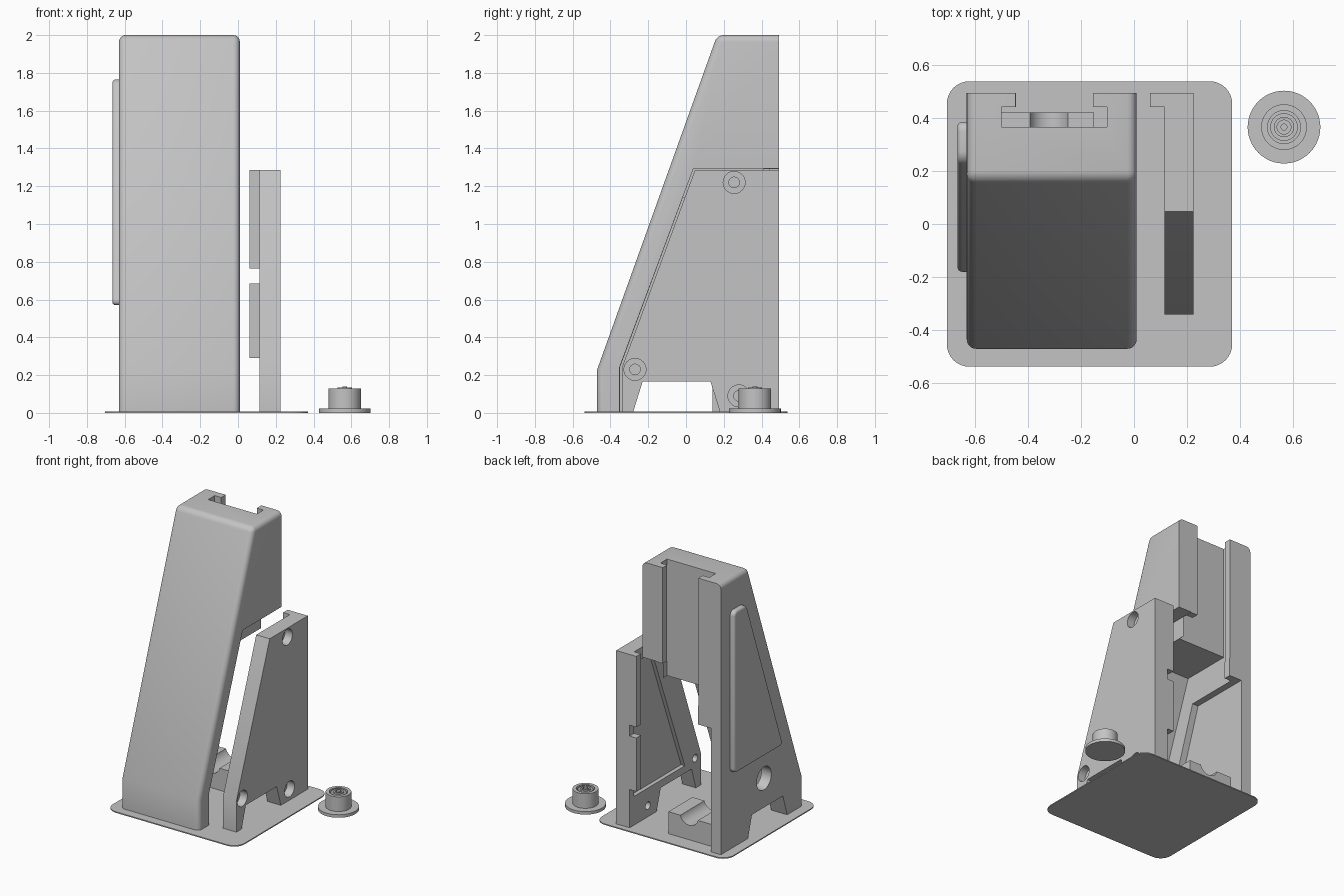
import bpy, bmesh, math
from mathutils import Matrix

if "Cube" in bpy.data.objects:
    bpy.data.objects.remove(bpy.data.objects["Cube"], do_unlink=True)

grey = bpy.data.materials.new("light_grey")
grey.use_nodes = True
tone = (0.55, 0.55, 0.55, 1)
grey.diffuse_color = tone
grey.node_tree.nodes["Principled BSDF"].inputs["Base Color"].default_value = tone


def make(name, bm):
    bmesh.ops.recalc_face_normals(bm, faces=bm.faces)
    mesh = bpy.data.meshes.new(name)
    bm.to_mesh(mesh)
    bm.free()
    mesh.materials.append(grey)
    obj = bpy.data.objects.new(name, mesh)
    bpy.context.collection.objects.link(obj)
    return obj


def prism_bm(profile, x0, x1):
    """Extrude a (y, z) outline along x."""
    bm = bmesh.new()
    face = bm.faces.new([bm.verts.new((x0, y, z)) for y, z in profile])
    out = bmesh.ops.extrude_face_region(bm, geom=[face])
    moved = [v for v in out["geom"] if isinstance(v, bmesh.types.BMVert)]
    bmesh.ops.translate(bm, verts=moved, vec=(x1 - x0, 0, 0))
    bmesh.ops.recalc_face_normals(bm, faces=bm.faces)
    return bm


def prism(name, profile, x0, x1):
    return make(name, prism_bm(profile, x0, x1))


def box(name, x, y, z):
    return prism(name, [(y[0], z[0]), (y[1], z[0]), (y[1], z[1]), (y[0], z[1])], *x)


def rod(name, centre, radius, length, axis="X"):
    bm = bmesh.new()
    turn = Matrix.Rotation(math.pi / 2, 4, "Y" if axis == "X" else "X")
    bmesh.ops.create_cone(bm, cap_ends=True, segments=32, radius1=radius, radius2=radius,
                          depth=length, matrix=Matrix.Translation(centre) @ turn)
    return make(name, bm)


def cut(target, cutters):
    """Subtract each cutter, then bake the result and drop the cutters."""
    for c in cutters:
        c.hide_render = True
        mod = target.modifiers.new("cut", "BOOLEAN")
        mod.operation, mod.solver, mod.object = "DIFFERENCE", "EXACT", c
    bpy.context.view_layer.update()
    graph = bpy.context.evaluated_depsgraph_get()
    mesh = bpy.data.meshes.new_from_object(target.evaluated_get(graph))
    target.modifiers.clear()
    target.data = mesh
    for c in cutters:
        bpy.data.objects.remove(c, do_unlink=True)


def smooth(obj):
    bpy.ops.object.select_all(action="DESELECT")
    obj.select_set(True)
    bpy.context.view_layer.objects.active = obj
    bpy.ops.object.shade_smooth_by_angle(angle=math.radians(32))


# Thin base sheet with rounded corners
half, r = 0.5375, 0.085
bm = bmesh.new()
bmesh.ops.create_cube(bm, size=1)
bmesh.ops.scale(bm, vec=(2 * half, 2 * half, 0.008), verts=bm.verts)
bmesh.ops.translate(bm, vec=(-0.1675, 0, 0.004), verts=bm.verts)
upright = [e for e in bm.edges if abs(e.verts[0].co.z - e.verts[1].co.z) > 0.001]
bmesh.ops.bevel(bm, geom=upright, offset=r, segments=8, profile=0.5, affect="EDGES")
base_sheet = make("base_sheet", bm)

# Tall wedge-shaped body, rounded along the front and top edges
left, right, back = -0.63, 0.01, 0.493
bm = prism_bm([(-0.47, 0.004), (-0.47, 0.23), (0.165, 2), (back, 2), (back, 0.004)], left, right)
rounded = []
for e in bm.edges:
    a, b = (v.co for v in e.verts)
    mid = (a + b) / 2
    if abs(a.x - b.x) < 0.001:
        if mid.z > 0.05 and mid.y < 0.4 and not (a.y > 0.4 and b.y > 0.4):
            rounded.append(e)
    elif mid.z > 1.9 and mid.y < 0.3:
        rounded.append(e)
bmesh.ops.bevel(bm, geom=rounded, offset=0.035, segments=5, profile=0.5,
                affect="EDGES", clamp_overlap=True)
body = make("body", bm)

# Shared foot notch outline
notch = [(-0.28, 0), (-0.23, 0.165), (0.13, 0.165), (0.18, 0)]
low = -0.1
cut(body, [
    # hollow lower half
    prism("cavity", [(-0.35, low), (-0.35, 0.24), (-0.017, 1.14), (0.44, 1.14), (0.44, low)],
          -0.5, -0.06),
    # side opening for the door
    prism("door_opening", [(-0.352, low), (-0.352, 0.24), (0.04, 1.295), (0.6, 1.295), (0.6, low)],
          -0.1, 0.1),
    # open back and thinner wall behind the pad
    box("back_opening", (-0.445, 0.05), (0.41, 0.6), (low, 1.292)),
    prism("wall_recess", [(0.6, low), (0.6, 0.92), (0.03, 0.92), (-0.2, 0.24), (-0.2, low)],
          -0.55, -0.42),
    # sliding slot in the back of the upper half
    box("slot_wide", (-0.499, -0.101), (0.365, 0.441), (1.05, 2.1)),
    box("slot_mouth", (-0.446, -0.155), (0.42, 0.61), (1.06, 2.11)),
    # foot notch and cable hole in the closed side
    prism("side_notch", [(-0.314, low)] + notch[1:3] + [(0.21, low)], -0.8, -0.45),
    rod("cable_hole", (-0.6, -0.01, 0.38), 0.085, 0.5),
])
smooth(body)

# Raised pad on the closed side
bm = prism_bm([(0.385, 0.57), (0.385, 1.765), (0.237, 1.765), (-0.19, 0.57)], -0.665, -0.62)
corners = [e for e in bm.edges if abs(e.verts[0].co.x - e.verts[1].co.x) > 0.01]
bmesh.ops.bevel(bm, geom=corners, offset=0.035, segments=5, profile=0.5, affect="EDGES")
rim = [e for e in bm.edges if all(v.co.x < -0.66 for v in e.verts)]
bmesh.ops.bevel(bm, geom=rim, offset=0.018, segments=4, profile=0.5, affect="EDGES")
smooth(make("side_pad", bm))

# Cable block inside the body with a rounded channel
block = box("cable_block", (-0.52, -0.15), (0.14, 0.42), (0.004, 0.17))
cut(block, [rod("channel", (-0.32, 0.3, 0.19), 0.075, 0.8, "Y")])
smooth(block)

# Separate side door
inner, outer = 0.115, 0.225
door = prism("door", [(-0.34, 0.004), (-0.34, 0.238), (0.048, 1.287), (back, 1.287),
                      (back, 0.004), (0.18, 0.004)] + notch[2:0:-1] + [(-0.28, 0.004)],
             inner, outer)
tools = [prism("door_recess", [(0.44, 0.22), (0.44, 1.2), (0.23, 1.2), (-0.15, 0.22)],
               inner - 0.05, inner + 0.03)]
for y, z in [(0.255, 1.22), (-0.27, 0.23), (0.28, 0.09)]:
    tools.append(rod("screw_head", (outer, y, z), 0.058, 0.12))
    tools.append(rod("screw_hole", (0.17, y, z), 0.028, 0.3))
cut(door, tools)
smooth(door)

# Door lips that close the back
for i, span in enumerate([(0.29, 0.685), (0.765, 1.287)]):
    box(f"door_lip_{i + 1}", (0.06, inner), (0.44, back), span)

# Loose round foot, turned from a stepped profile
profile = [(0, 0), (0.137, 0), (0.137, 0.022), (0.086, 0.022), (0.086, 0.13), (0.062, 0.13),
           (0.062, 0.105), (0.052, 0.105), (0.052, 0.125), (0.038, 0.125), (0.038, 0.135),
           (0.026, 0.135), (0.026, 0.12), (0.013, 0.12), (0.013, 0.14), (0, 0.14)]
bm = bmesh.new()
ring = [bm.verts.new((rad, 0, z)) for rad, z in profile]
edges = [bm.edges.new(pair) for pair in zip(ring, ring[1:])]
bmesh.ops.spin(bm, geom=ring + edges, cent=(0, 0, 0), axis=(0, 0, 1),
               angle=2 * math.pi, steps=48)
bmesh.ops.remove_doubles(bm, verts=bm.verts, dist=0.0005)
bmesh.ops.translate(bm, vec=(0.565, 0.365, 0), verts=bm.verts)
smooth(make("round_foot", bm))
